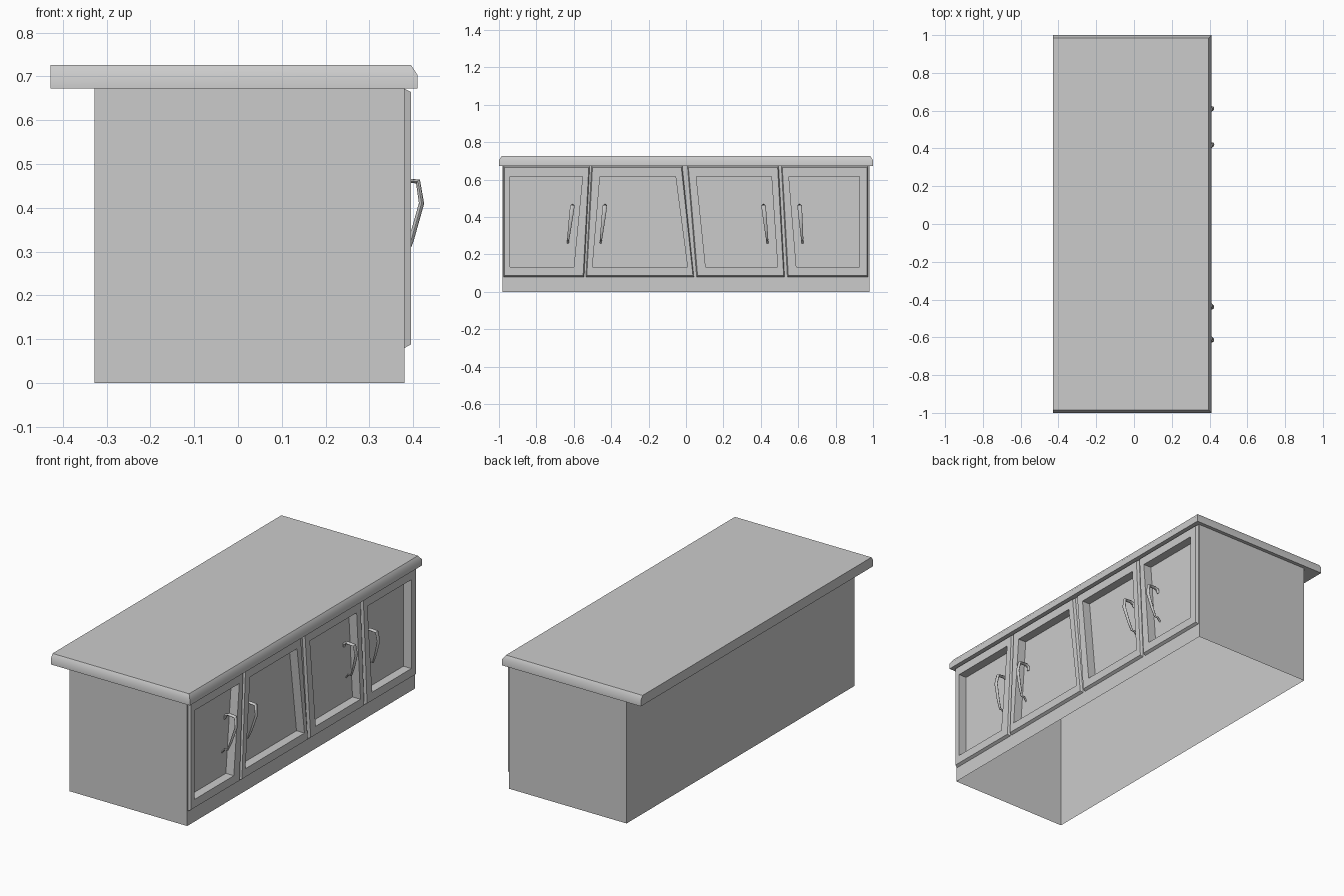
import bpy, bmesh, math
from mathutils import Vector

if "Cube" in bpy.data.objects:
    bpy.data.objects.remove(bpy.data.objects["Cube"])

XF, XB, YE, ZT = 0.38, -0.328, 0.98, 0.672   # cabinet front, back, half length, top
DOOR_X, PANEL_X = 0.395, 0.347               # door face and recessed panel
Z0, Z1 = 0.08, ZT


def make(name, build, smooth=None):
    bm = bmesh.new()
    build(bm)
    bmesh.ops.remove_doubles(bm, verts=bm.verts, dist=1e-5)
    bmesh.ops.recalc_face_normals(bm, faces=bm.faces)
    me = bpy.data.meshes.new(name)
    bm.to_mesh(me)
    bm.free()
    ob = bpy.data.objects.new(name, me)
    bpy.context.collection.objects.link(ob)
    if smooth:
        bpy.ops.object.select_all(action='DESELECT')
        ob.select_set(True)
        bpy.context.view_layer.objects.active = ob
        bpy.ops.object.shade_smooth_by_angle(angle=math.radians(smooth))
    return ob


def loft(bm, loops, cap_start=False, cap_end=False):
    rings = [[bm.verts.new(p) for p in lp] for lp in loops]
    n = len(rings[0])
    for a, b in zip(rings, rings[1:]):
        for i in range(n):
            j = (i + 1) % n
            bm.faces.new((a[i], a[j], b[j], b[i]))
    if cap_start:
        bm.faces.new(rings[0][::-1])
    if cap_end:
        bm.faces.new(rings[-1])


def quad(bm, pts):
    bm.faces.new([bm.verts.new(p) for p in pts])


# Doors as y values: (bottom left, bottom right, top right, top left), outline then panel
doors = [
    ((-0.975, -0.545, -0.515, -0.975), (-0.94, -0.60, -0.553, -0.94)),
    ((-0.535, 0.042, -0.02, -0.505), (-0.50, 0.008, -0.056, -0.46)),
    ((0.057, 0.527, 0.495, 0.008), (0.105, 0.49, 0.457, 0.055)),
    ((0.542, 0.973, 0.973, 0.51), (0.59, 0.928, 0.928, 0.55)),
]


# Cabinet shell, open underneath, with openings for the recessed doors
def cabinet(bm):
    for y in (-YE, YE):
        quad(bm, [(XB, y, 0), (XF, y, 0), (XF, y, ZT), (XB, y, ZT)])
    quad(bm, [(XB, -YE, 0), (XB, YE, 0), (XB, YE, ZT), (XB, -YE, ZT)])
    quad(bm, [(XF, -YE, 0), (XF, YE, 0), (XF, YE, Z0), (XF, -YE, Z0)])
    # uprights between the doors
    left = [(-YE, -YE)] + [(d[0][1], d[0][2]) for d in doors]
    right = [(d[0][0], d[0][3]) for d in doors] + [(YE, YE)]
    for (lb, lt), (rb, rt) in zip(left, right):
        quad(bm, [(XF, lb, Z0), (XF, rb, Z0), (XF, rt, Z1), (XF, lt, Z1)])


make("cabinet", cabinet)


# Doors: chamfered frame, deep recess and flat panel
def door_loop(x, ys, zb, zt, inset=0.0):
    s = (inset, -inset, -inset, inset)
    return [(x, y + d, z) for y, d, z in zip(ys, s, (zb, zb, zt, zt))]


for i, (outer, inner) in enumerate(doors):
    make(f"door_{i + 1}", lambda bm: loft(bm, [
        door_loop(XF, outer, Z0, Z1),
        door_loop(DOOR_X, outer, Z0 + 0.008, Z1 - 0.008, 0.005),
        door_loop(DOOR_X, inner, 0.133, 0.617),
        door_loop(PANEL_X, inner, 0.133, 0.617)], cap_end=True))


# Counter top: chamfered on the front and both ends, square at the back
def counter(bm):
    def rect(z, c):
        return [(-0.428, -1 + c, z), (0.41 - c, -1 + c, z),
                (0.41 - c, 1 - c, z), (-0.428, 1 - c, z)]
    loft(bm, [rect(ZT, 0), rect(0.703, 0), rect(0.726, 0.015)], True, True)


make("counter_top", counter, 40)

# Handles: tapered hooked bars; path of x, z, half thickness, half width
path = [(0.348, 0.435, 0.005, 0.008), (0.352, 0.455, 0.006, 0.010),
        (0.370, 0.463, 0.006, 0.011), (0.411, 0.460, 0.006, 0.012),
        (0.419, 0.410, 0.006, 0.011), (0.395, 0.325, 0.006, 0.008),
        (0.378, 0.280, 0.005, 0.006), (0.362, 0.280, 0.004, 0.005),
        (0.345, 0.260, 0.004, 0.005)]


def handle(bm, y_top, y_low):
    loops = []
    for k, (x, z, t, w) in enumerate(path):
        a, b = path[max(k - 1, 0)], path[min(k + 1, len(path) - 1)]
        d = Vector((b[0] - a[0], 0, b[1] - a[1])).normalized()
        n = Vector((-d.z, 0, d.x))
        y = y_top + (y_low - y_top) * min(max((0.465 - z) / 0.205, 0), 1)
        c = Vector((x, y, z))
        loops.append([c + n * t * math.sin(q) + Vector((0, w * math.cos(q), 0))
                      for q in (math.tau * s / 8 for s in range(8))])
    loft(bm, loops, True, True)


for i, (yt, yl) in enumerate([(-0.607, -0.632), (-0.433, -0.457),
                              (0.414, 0.436), (0.607, 0.623)]):
    make(f"handle_{i + 1}", lambda bm: handle(bm, yt, yl), 50)
